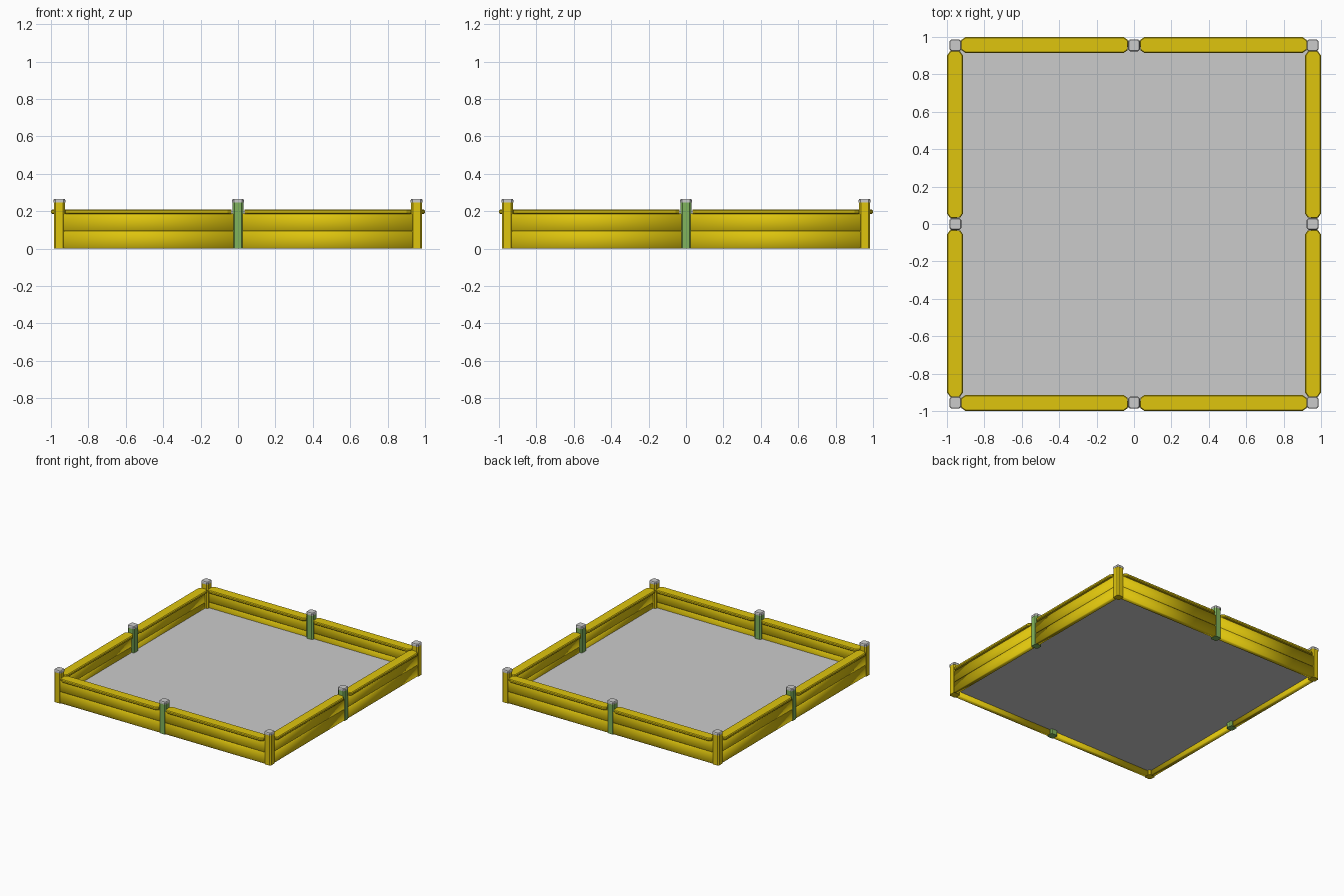
import bpy, bmesh, math
from mathutils import Matrix

if "Cube" in bpy.data.objects:
    bpy.data.objects.remove(bpy.data.objects["Cube"])


def material(name, color):
    m = bpy.data.materials.new(name)
    m.diffuse_color = color
    m.use_nodes = True
    m.node_tree.nodes["Principled BSDF"].inputs["Base Color"].default_value = m.diffuse_color
    return m


YELLOW = material("yellow_wood", (0.74, 0.56, 0.004, 1))
GREEN = material("green_wood", (0.22, 0.46, 0.11, 1))


def octagon(w, h, c):
    """Rectangle w x h with its four corners cut by c."""
    a, b = w / 2, h / 2
    return [(a, c - b), (a, b - c), (a - c, b), (c - a, b),
            (-a, b - c), (-a, c - b), (c - a, -b), (a - c, -b)]


def loft(name, sections, mat=None, matrix=Matrix(), smooth=False):
    """Skin closed sections given as (height, 2D points), capped at both ends."""
    bm = bmesh.new()
    rings = [[bm.verts.new((x, y, z)) for x, y in pts] for z, pts in sections]
    n = len(rings[0])
    for lo, hi in zip(rings, rings[1:]):
        for i in range(n):
            j = (i + 1) % n
            bm.faces.new((lo[i], lo[j], hi[j], hi[i]))
    bm.faces.new(rings[0][::-1])
    bm.faces.new(rings[-1])
    bmesh.ops.transform(bm, matrix=matrix, verts=bm.verts)
    bmesh.ops.recalc_face_normals(bm, faces=bm.faces)
    for f in bm.faces:
        f.smooth = smooth
    me = bpy.data.meshes.new(name)
    bm.to_mesh(me)
    bm.free()
    if mat:
        me.materials.append(mat)
    ob = bpy.data.objects.new(name, me)
    bpy.context.collection.objects.link(ob)
    return ob


# Posts with grey caps: yellow at the corners, green at the middle of each side
P = 0.955
for i in (-1, 0, 1):
    for j in (-1, 0, 1):
        if i == 0 and j == 0:
            continue
        at = Matrix.Translation((i * P, j * P, 0))
        corner = i and j
        shaft = octagon(0.06, 0.06, 0.01)
        loft("corner_post" if corner else "middle_post",
             [(0, shaft), (0.246, shaft)], YELLOW if corner else GREEN, at)
        wide = octagon(0.063, 0.063, 0.01)
        loft("post_cap", [(0.246, wide), (0.26, wide),
                          (0.266, octagon(0.055, 0.055, 0.008))], None, at)

# Each half side: two stacked boards under a wider seat rail with tapered ends
TO_X = Matrix(((0, 0, 1, 0), (1, 0, 0, 0), (0, 1, 0, 0), (0, 0, 0, 1)))
START, END, TAPER = 0.034, 0.922, 0.022
board = octagon(0.036, 0.0935, 0.005)
rail, tip = octagon(0.086, 0.024, 0.006), octagon(0.056, 0.024, 0.006)
for side in range(4):
    turn = Matrix.Rotation(side * math.pi / 2, 4, 'Z')
    for half in (-1, 1):
        for level, z in (("lower", 0.047), ("upper", 0.14)):
            loft(level + "_board", [(half * 0.015, board), (half * 0.94, board)],
                 YELLOW, turn @ Matrix.Translation((0, -0.964, z)) @ TO_X, True)
        stations = [(half * START, tip), (half * (START + TAPER), rail),
                    (half * (END - TAPER), rail), (half * END, tip)]
        loft("seat_rail", stations, YELLOW,
             turn @ Matrix.Translation((0, -0.957, 0.197)) @ TO_X)

# Thin sand bed inside the frame
edge = [(-0.955, -0.955), (0.955, -0.955), (0.955, 0.955), (-0.955, 0.955)]
loft("sand", [(0.04, edge), (0.05, edge)])
